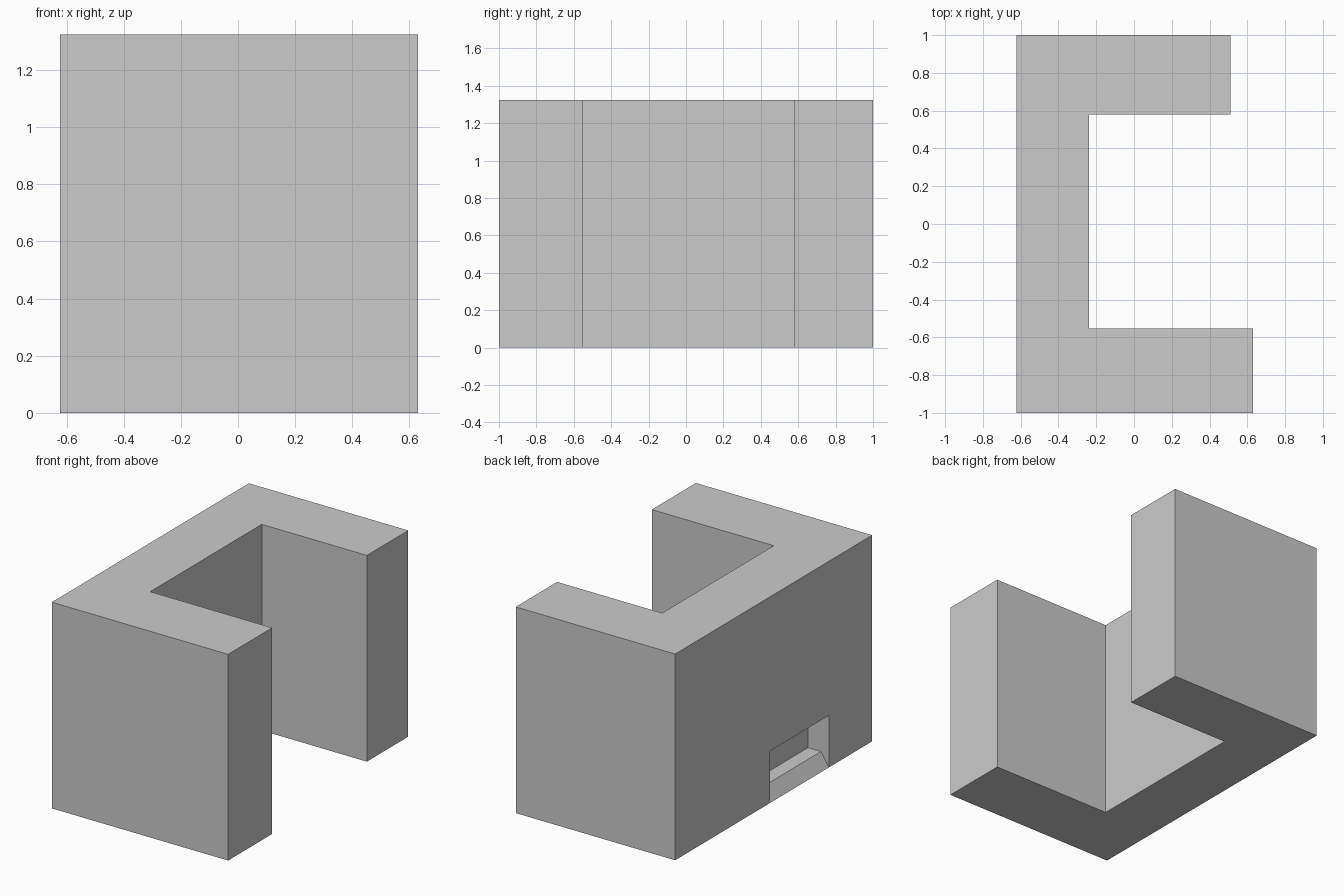
import bpy, bmesh
from mathutils import Vector

if "Cube" in bpy.data.objects:
    bpy.data.objects.remove(bpy.data.objects["Cube"])


def prism(name, points, direction):
    """Extrude a planar polygon along a direction."""
    bm = bmesh.new()
    face = bm.faces.new([bm.verts.new(p) for p in points])
    ext = bmesh.ops.extrude_face_region(bm, geom=[face])
    verts = [g for g in ext["geom"] if isinstance(g, bmesh.types.BMVert)]
    bmesh.ops.translate(bm, verts=verts, vec=Vector(direction))
    bmesh.ops.recalc_face_normals(bm, faces=bm.faces)
    mesh = bpy.data.meshes.new(name)
    bm.to_mesh(mesh)
    bm.free()
    obj = bpy.data.objects.new(name, mesh)
    bpy.context.collection.objects.link(obj)
    return obj


HEIGHT = 1.325
LEFT = -0.623

# C-shaped block: spine on the left, longer front arm, shorter rear arm
outline = [(LEFT, -1), (0.63, -1), (0.63, -0.553), (-0.237, -0.553),
           (-0.237, 0.58), (0.51, 0.58), (0.51, 1), (LEFT, 1)]
block = prism("c_block", [(x, y, 0) for x, y in outline], (0, 0, HEIGHT))

# Recess in the left face: sloped sill, flat ledge, upright back wall
recess = [(LEFT - 0.056, -0.0875), (LEFT + 0.056, 0.0875), (LEFT + 0.148, 0.0875),
          (LEFT + 0.148, 0.334), (LEFT - 0.056, 0.334)]
cutter = prism("recess_cutter", [(x, -0.561, z) for x, z in recess], (0, 0.597, 0))
cutter.hide_render = True
cutter.hide_set(True)

cut = block.modifiers.new("recess", "BOOLEAN")
cut.operation = "DIFFERENCE"
cut.solver = "EXACT"
cut.object = cutter
